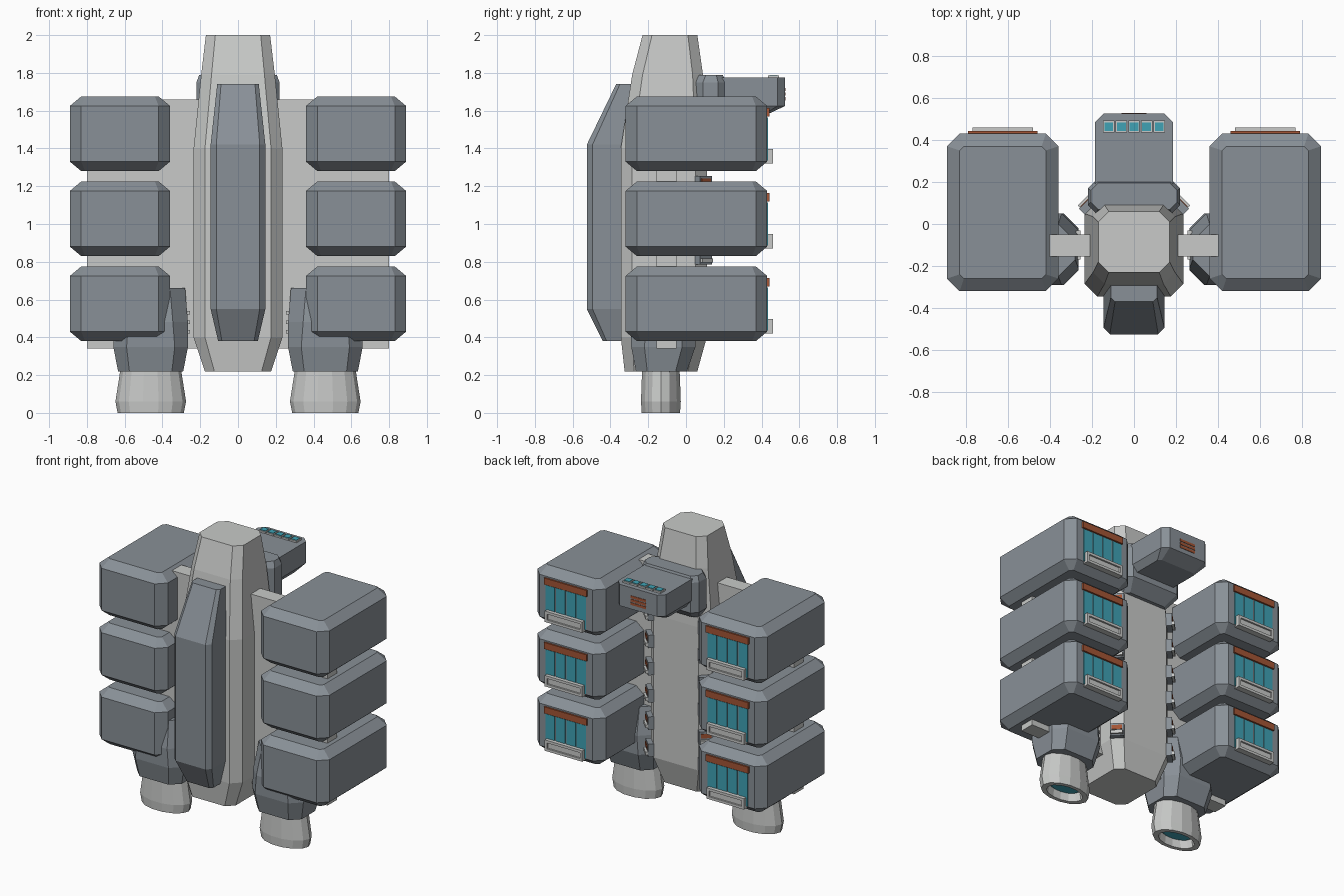
import bpy, bmesh, math
from mathutils import Matrix


def material(name, rgb):
    m = bpy.data.materials.new(name)
    m.diffuse_color = (*rgb, 1)
    return m


DARK = material("slate grey", (0.25, 0.28, 0.31))
LIGHT = material("pale grey", (0.58, 0.59, 0.58))
ORANGE = material("rust orange", (0.37, 0.09, 0.035))
TEAL = material("teal glass", (0.05, 0.36, 0.46))


def finish(name, bm, mat):
    bmesh.ops.recalc_face_normals(bm, faces=bm.faces)
    me = bpy.data.meshes.new(name)
    bm.to_mesh(me)
    bm.free()
    me.materials.append(mat)
    ob = bpy.data.objects.new(name, me)
    bpy.context.collection.objects.link(ob)
    return ob


def skin(name, rings, mat, cap=True):
    """Join rings of points into a closed-sided solid."""
    bm = bmesh.new()
    rows = [[bm.verts.new(p) for p in r] for r in rings]
    n = len(rows[0])
    for a, b in zip(rows, rows[1:]):
        for i in range(n):
            bm.faces.new((a[i], a[(i + 1) % n], b[(i + 1) % n], b[i]))
    if cap:
        bm.faces.new(rows[0])
        bm.faces.new(rows[-1])
    return finish(name, bm, mat)


def octagon(z, x0, x1, y0, y1, c):
    return [(x0 + c, y0, z), (x1 - c, y0, z), (x1, y0 + c, z), (x1, y1 - c, z),
            (x1 - c, y1, z), (x0 + c, y1, z), (x0, y1 - c, z), (x0, y0 + c, z)]


def loft(name, sections, mat):
    return skin(name, [octagon(*s) for s in sections], mat)


def ellipse(z, cx, cy, rx, ry, n=14):
    return [(cx + rx * math.cos(2 * math.pi * i / n),
             cy + ry * math.sin(2 * math.pi * i / n), z) for i in range(n)]


def box(name, x0, x1, y0, y1, z0, z1, mat, matrix=None):
    bm = bmesh.new()
    m = Matrix.Translation(((x0 + x1) / 2, (y0 + y1) / 2, (z0 + z1) / 2)) @ \
        Matrix.Diagonal((x1 - x0, y1 - y0, z1 - z0, 1))
    bmesh.ops.create_cube(bm, size=1, matrix=(matrix @ m) if matrix else m)
    return finish(name, bm, mat)


# Central hull and the front keel
loft("hull", [(0.22, -0.175, 0.175, -0.325, 0.06, 0.05),
              (0.40, -0.235, 0.235, -0.345, 0.11, 0.06),
              (1.40, -0.235, 0.235, -0.345, 0.11, 0.06),
              (1.79, -0.195, 0.195, -0.285, 0.09, 0.055),
              (2.00, -0.17, 0.17, -0.23, 0.06, 0.05)], LIGHT)
loft("keel", [(0.38, -0.105, 0.105, -0.44, -0.25, 0.02),
              (0.55, -0.145, 0.145, -0.525, -0.25, 0.03),
              (1.42, -0.145, 0.145, -0.525, -0.25, 0.03),
              (1.74, -0.11, 0.11, -0.37, -0.19, 0.02)], DARK)

# Bridge on the upper back
loft("bridge_neck", [(1.47, -0.17, 0.17, 0.05, 0.13, 0.03),
                     (1.54, -0.22, 0.22, 0.05, 0.21, 0.04),
                     (1.75, -0.22, 0.22, 0.05, 0.21, 0.04),
                     (1.79, -0.205, 0.205, 0.07, 0.195, 0.035)], DARK)
loft("bridge_cabin", [(1.58, -0.15, 0.15, 0.15, 0.43, 0.02),
                      (1.625, -0.185, 0.185, 0.15, 0.525, 0.04),
                      (1.775, -0.185, 0.185, 0.15, 0.525, 0.04)], DARK)
for i in range(5):
    x = (i - 2) * 0.06
    box("bridge_window_frame", x - 0.027, x + 0.027, 0.435, 0.492, 1.77, 1.786, LIGHT)
    box("bridge_window", x - 0.021, x + 0.021, 0.443, 0.484, 1.78, 1.79, TEAL)
for i in range(3):
    z = 1.655 + i * 0.024
    box("bridge_stripe", -0.06, 0.06, 0.52, 0.528, z, z + 0.017, ORANGE)

for s in (-1, 1):
    def span(a, b):
        return sorted((s * a, s * b))

    # Side plate carrying the cabins
    box("side_plate", *span(0.19, 0.80), -0.155, -0.05, 0.34, 1.66, LIGHT)

    # Three cabins with glazed back ends
    for z in (0.38, 0.83, 1.28):
        t = z + 0.395
        full, inner = span(0.36, 0.89), span(0.42, 0.83)
        loft("cabin", [(z, *inner, -0.26, 0.37, 0.02),
                       (z + 0.05, *full, -0.32, 0.43, 0.06),
                       (t - 0.05, *full, -0.32, 0.43, 0.06),
                       (t, *inner, -0.26, 0.37, 0.02)], DARK)
        for i in range(4):
            x = 0.47 + i * 0.08
            box("cabin_window", *span(x, x + 0.07), 0.42, 0.435, z + 0.055, z + 0.285, TEAL)
        box("cabin_awning", *span(0.46, 0.79), 0.42, 0.442, z + 0.29, z + 0.335, ORANGE)
        # Open balcony frame
        for za in (0.04, 0.098):
            box("balcony_rail", *span(0.48, 0.77), 0.42, 0.46, z + za, z + za + 0.018, LIGHT)
        box("balcony_panel", *span(0.49, 0.76), 0.42, 0.448, z + 0.045, z + 0.105, LIGHT)
        for x in (0.48, 0.752):
            box("balcony_post", *span(x, x + 0.018), 0.42, 0.46, z + 0.04, z + 0.116, LIGHT)

    # Small lookouts along the rear corners of the hull
    for i in range(6):
        z = 0.45 + 0.19 * i
        m = Matrix.Translation((s * 0.205, 0.08, z)) @ Matrix.Rotation(-s * math.pi / 4, 4, "Z")
        box("lookout", -0.045, 0.045, -0.03, 0.035, -0.045, 0.045, DARK, m)
        box("lookout_window", -0.034, 0.034, 0.03, 0.039, 0.0, 0.03, ORANGE, m)
        box("lookout_rail", -0.038, 0.038, 0.03, 0.05, -0.035, -0.012, LIGHT, m)

    # Engine housing
    loft("engine_housing", [(0.22, *span(0.29, 0.635), -0.265, 0.005, 0.06),
                            (0.35, *span(0.265, 0.66), -0.29, 0.05, 0.07),
                            (0.48, *span(0.265, 0.66), -0.29, 0.05, 0.08),
                            (0.66, *span(0.28, 0.64), -0.25, 0.0, 0.08)], DARK)
    for i in range(3):
        z = 0.42 + i * 0.05
        box("engine_vent", *span(0.255, 0.275), -0.17, -0.03, z, z + 0.02, LIGHT)

    # Hollow oval nozzle with a glowing core
    cx, cy = s * 0.462, -0.133
    skin("nozzle", [ellipse(0.24, cx, cy, 0.16, 0.10),
                    ellipse(0.20, cx, cy, 0.165, 0.103),
                    ellipse(0.06, cx, cy, 0.187, 0.108),
                    ellipse(0.0, cx, cy, 0.175, 0.104),
                    ellipse(0.0, cx, cy, 0.135, 0.078),
                    ellipse(0.06, cx, cy, 0.125, 0.072)], LIGHT)
    skin("nozzle_glow", [ellipse(0.05, cx, cy, 0.115, 0.066),
                         ellipse(0.058, cx, cy, 0.115, 0.066)], TEAL)
